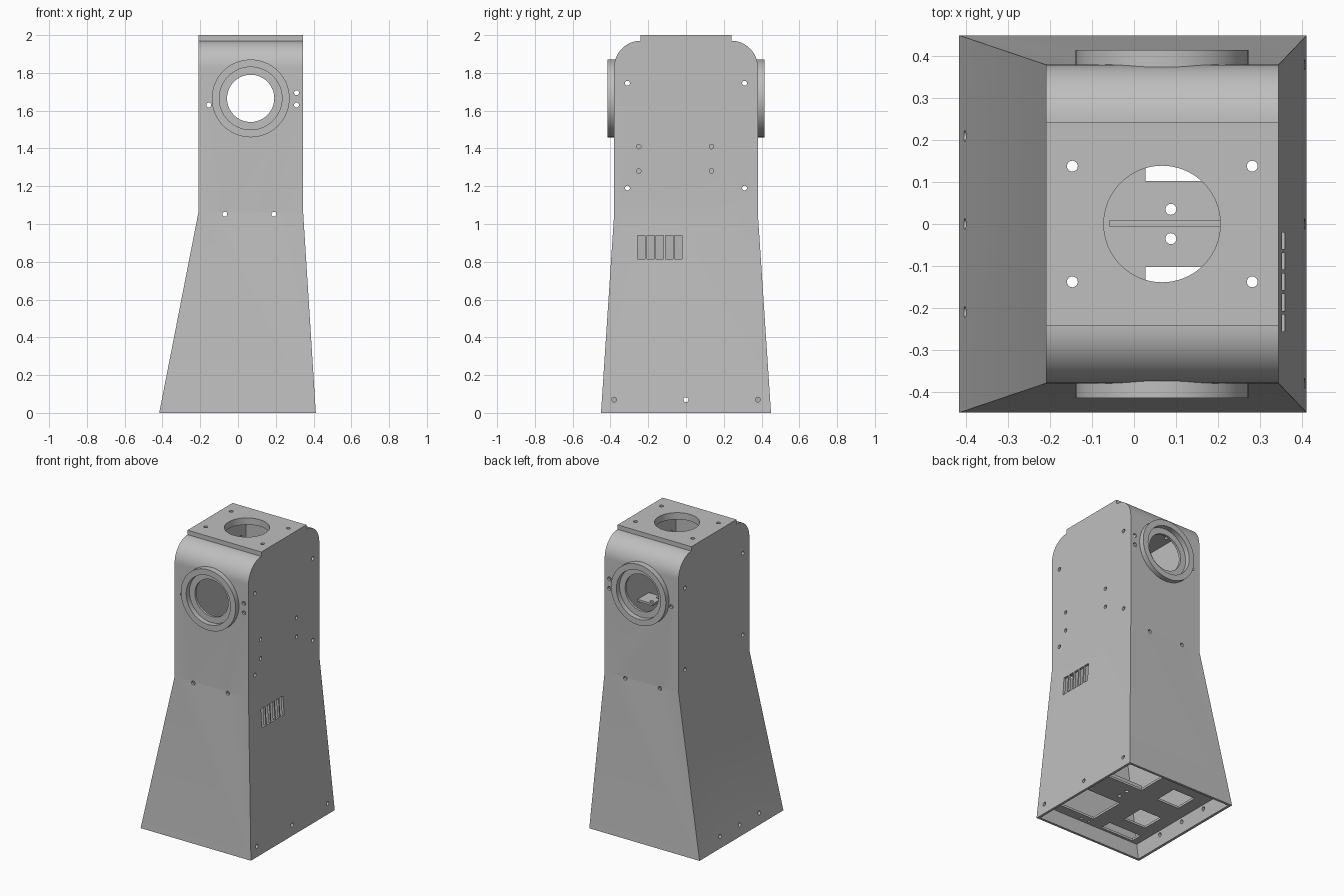
import bpy, bmesh, math
from mathutils import Matrix, Vector

cube = bpy.data.objects.get("Cube")
if cube:
    bpy.data.objects.remove(cube, do_unlink=True)

grey = bpy.data.materials.new("light grey")
grey.use_nodes = True
COLOUR = (0.52, 0.52, 0.52, 1)
grey.diffuse_color = COLOUR
grey.node_tree.nodes["Principled BSDF"].inputs["Base Color"].default_value = COLOUR

KINK, TOP, ROUND = 1.06, 1.97, 0.14
CX, RING_Z = 0.067, 1.665
WALL = 0.016


def make(name, bm):
    bmesh.ops.recalc_face_normals(bm, faces=bm.faces[:])
    mesh = bpy.data.meshes.new(name)
    bm.to_mesh(mesh)
    bm.free()
    obj = bpy.data.objects.new(name, mesh)
    bpy.context.collection.objects.link(obj)
    mesh.materials.append(grey)
    return obj


def box(bm, x, y, z):
    size = Vector((x[1] - x[0], y[1] - y[0], z[1] - z[0]))
    mid = Vector((sum(x), sum(y), sum(z))) / 2
    bmesh.ops.create_cube(bm, size=1, matrix=Matrix.LocRotScale(mid, None, size))


def cylinder(bm, centre, radius, length, axis, sides=20):
    turn = {"x": Matrix.Rotation(math.pi / 2, 4, "Y"),
            "y": Matrix.Rotation(math.pi / 2, 4, "X"),
            "z": Matrix.Identity(4)}[axis]
    bmesh.ops.create_cone(bm, cap_ends=True, segments=sides, radius1=radius, radius2=radius,
                          depth=length, matrix=Matrix.Translation(centre) @ turn)


def cut(obj, bm):
    cutter = make("cutter", bm)
    cutter.hide_render = True
    mod = obj.modifiers.new("cut", "BOOLEAN")
    mod.operation, mod.solver, mod.object = "DIFFERENCE", "EXACT", cutter
    select(obj)
    bpy.ops.object.modifier_apply(modifier=mod.name)
    bpy.data.objects.remove(cutter, do_unlink=True)


def select(obj):
    bpy.ops.object.select_all(action="DESELECT")
    obj.select_set(True)
    bpy.context.view_layer.objects.active = obj


def smooth(obj):
    select(obj)
    bpy.ops.object.shade_smooth_by_angle(angle=math.radians(25))


# Tapered base and round-shouldered head, shrunk by an inset for the hollow
def tower(inset=0, floor=0):
    bm = bmesh.new()
    half = [(0.45 - inset, floor), (0.38 - inset, KINK)]
    for i in range(17):
        a = math.pi / 2 * i / 16
        r = ROUND - inset
        half.append((0.24 + r * math.cos(a), TOP - ROUND + r * math.sin(a)))
    outline = half + [(-y, z) for y, z in reversed(half)]

    def side(foot, neck):
        return [bm.verts.new((foot if z < KINK else neck, y, z)) for y, z in outline]
    left = side(0.412 - inset, 0.345 - inset)
    right = side(-0.417 + inset, -0.21 + inset)
    n = len(outline)
    for i in range(n):
        j = (i + 1) % n
        bm.faces.new((left[i], left[j], right[j], right[i]))
    for loop in (left, right):
        bm.faces.new((loop[0], loop[1], loop[-2], loop[-1]))
        bm.faces.new(loop[1:-1])
    return bm


body = make("body_shell", tower())
cut(body, tower(WALL, -0.01))

# Screw holes, round openings and vent slots through the walls
holes = bmesh.new()
for y in (-0.31, 0.31):
    for z in (1.19, 1.745):
        cylinder(holes, (CX, y, z), 0.013, 0.8, "x")
for y in (-0.25, 0.135):
    for z in (1.28, 1.41):
        cylinder(holes, (0.345, y, z), 0.012, 0.1, "x")
for y in (-0.38, 0, 0.38):
    cylinder(holes, (0.4, y, 0.07), 0.013, 0.1, "x")
for y in (-0.21, 0, 0.21):
    cylinder(holes, (-0.4, y, 0.07), 0.013, 0.1, "x")
for x, z in ((-0.07, 1.052), (0.19, 1.052), (-0.155, 1.63), (0.31, 1.63), (0.31, 1.695)):
    for y in (-0.38, 0.38):
        cylinder(holes, (x, y, z), 0.013, 0.1, "y")
for y in (-0.4, 0.4):
    cylinder(holes, (CX, y, RING_Z), 0.125, 0.2, "y", 64)
cylinder(holes, (CX, 0, TOP), 0.139, 0.2, "z", 64)
for i in range(5):
    y = -0.236 + i * 0.049
    box(holes, (0.3, 0.4), (y - 0.02, y + 0.02), (0.815, 0.94))
for x in (-0.147, 0.282):
    for y in (-0.138, 0.138):
        cylinder(holes, (x, y, TOP), 0.013, 0.2, "z")
cut(body, holes)
smooth(body)

# Flat mounting plate on top
bm = bmesh.new()
box(bm, (-0.21, 0.345), (-0.242, 0.242), (1.965, 2.0))
cap = make("top_plate", bm)
bm = bmesh.new()
cylinder(bm, (CX, 0, 2), 0.139, 0.2, "z", 64)
for x in (-0.147, 0.282):
    for y in (-0.138, 0.138):
        cylinder(bm, (x, y, 2), 0.013, 0.2, "z")
cut(cap, bm)
smooth(cap)

# Raised collars round the front and back openings
for name, s in (("front_collar", -1), ("back_collar", 1)):
    bm = bmesh.new()
    cylinder(bm, (CX, s * 0.39, RING_Z), 0.206, 0.05, "y", 64)
    collar = make(name, bm)
    bm = bmesh.new()
    cylinder(bm, (CX, s * 0.39, RING_Z), 0.166, 0.1, "y", 64)
    cut(collar, bm)
    smooth(collar)

# Recessed floor with its openings
bm = bmesh.new()
box(bm, (-0.39, 0.395), (-0.435, 0.435), (0.095, 0.11))
floor = make("recessed_floor", bm)
bm = bmesh.new()
for s in (-1, 1):
    for x, y in (((0.027, 0.31), (0.103, 0.36)),
                 ((-0.29, -0.12), (0.08, 0.24)),
                 ((-0.33, -0.08), (0.33, 0.41))):
        box(bm, x, sorted((s * y[0], s * y[1])), (0.05, 0.15))
    cylinder(bm, (0.088, s * 0.035, 0.1), 0.013, 0.1, "z")
    for x in (0.03, 0.09):
        cylinder(bm, (x, s * 0.4, 0.1), 0.01, 0.1, "z")
cut(floor, bm)

# Rib across the floor
bm = bmesh.new()
box(bm, (-0.058, 0.39), (-0.006, 0.01), (0.11, 0.2))
make("floor_rib", bm)

# Small drilled tab inside, fixed to the left wall
bm = bmesh.new()
box(bm, (0.215, 0.335), (-0.07, 0.05), (1.41, 1.425))
tab = make("inner_tab", bm)
bm = bmesh.new()
for y in (-0.045, 0.025):
    cylinder(bm, (0.24, y, 1.417), 0.012, 0.1, "z")
cut(tab, bm)
